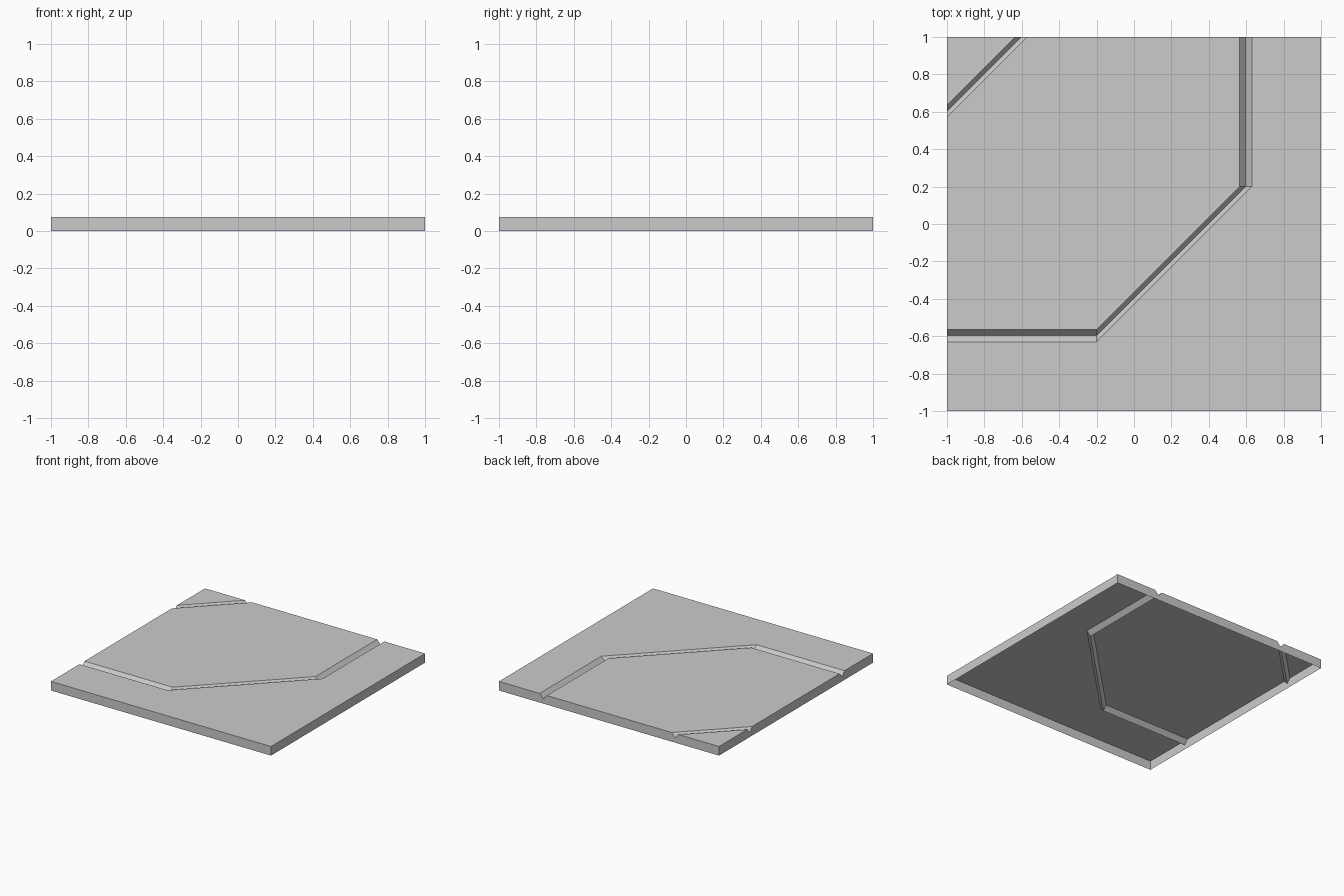
import bpy, bmesh

if "Cube" in bpy.data.objects:
    bpy.data.objects.remove(bpy.data.objects["Cube"])

H = 0.075                      # tile height
DEPTH = 0.037                  # groove depth
INNER, MID, OUTER = 0.565, 0.597, 0.63
FLOOR = H - DEPTH

grey = bpy.data.materials.new("light grey")
grey.diffuse_color = (0.6, 0.6, 0.6, 1)
grey.use_nodes = True
grey.node_tree.nodes["Principled BSDF"].inputs["Base Color"].default_value = grey.diffuse_color

bm = bmesh.new()


def face(points):
    bm.faces.new([bm.verts.new(p) for p in points])


def long_line(c, z):
    """Bent groove line from the left edge round to the back edge."""
    return [(-1, -c, z), (-0.2, -c, z), (c, 0.2, z), (c, 1, z)]


def corner_line(c, z):
    """Straight groove line cutting off the back left corner."""
    return [(-1, c, z), (-c, 1, z)]


def strip(a, b):
    """Sloping groove side between two lines, a lying to the right of b."""
    for i in range(len(a) - 1):
        face([a[i], a[i + 1], b[i + 1], b[i]])


# Flat top: outer band, middle field and corner triangle
face([(-1, -1, H), (1, -1, H), (1, 1, H)] + long_line(OUTER, H)[::-1])
face(long_line(INNER, H) + corner_line(INNER + 0.005, H)[::-1])
face(corner_line(OUTER + 0.005, H) + [(-1, 1, H)])

# V-shaped grooves
strip(long_line(OUTER, H), long_line(MID, FLOOR))
strip(long_line(MID, FLOOR), long_line(INNER, H))
strip(corner_line(INNER + 0.005, H), corner_line(MID + 0.005, FLOOR))
strip(corner_line(MID + 0.005, FLOOR), corner_line(OUTER + 0.005, H))

# Plain front and right walls
face([(-1, -1, 0), (1, -1, 0), (1, -1, H), (-1, -1, H)])
face([(1, -1, 0), (1, 1, 0), (1, 1, H), (1, -1, H)])

# Notched back and left walls, the same outline mirrored across the diagonal
outline = [(1, 0), (-1, 0), (-1, H),
           (-OUTER - 0.005, H), (-MID - 0.005, FLOOR), (-INNER - 0.005, H),
           (INNER, H), (MID, FLOOR), (OUTER, H), (1, H)]
face([(u, 1, z) for u, z in outline])
face([(-1, -u, z) for u, z in outline][::-1])

# The underside stays open
bmesh.ops.remove_doubles(bm, verts=bm.verts, dist=1e-4)
mesh = bpy.data.meshes.new("grooved_tile")
bm.to_mesh(mesh)
bm.free()
mesh.materials.append(grey)
tile = bpy.data.objects.new("grooved_tile", mesh)
bpy.context.collection.objects.link(tile)
